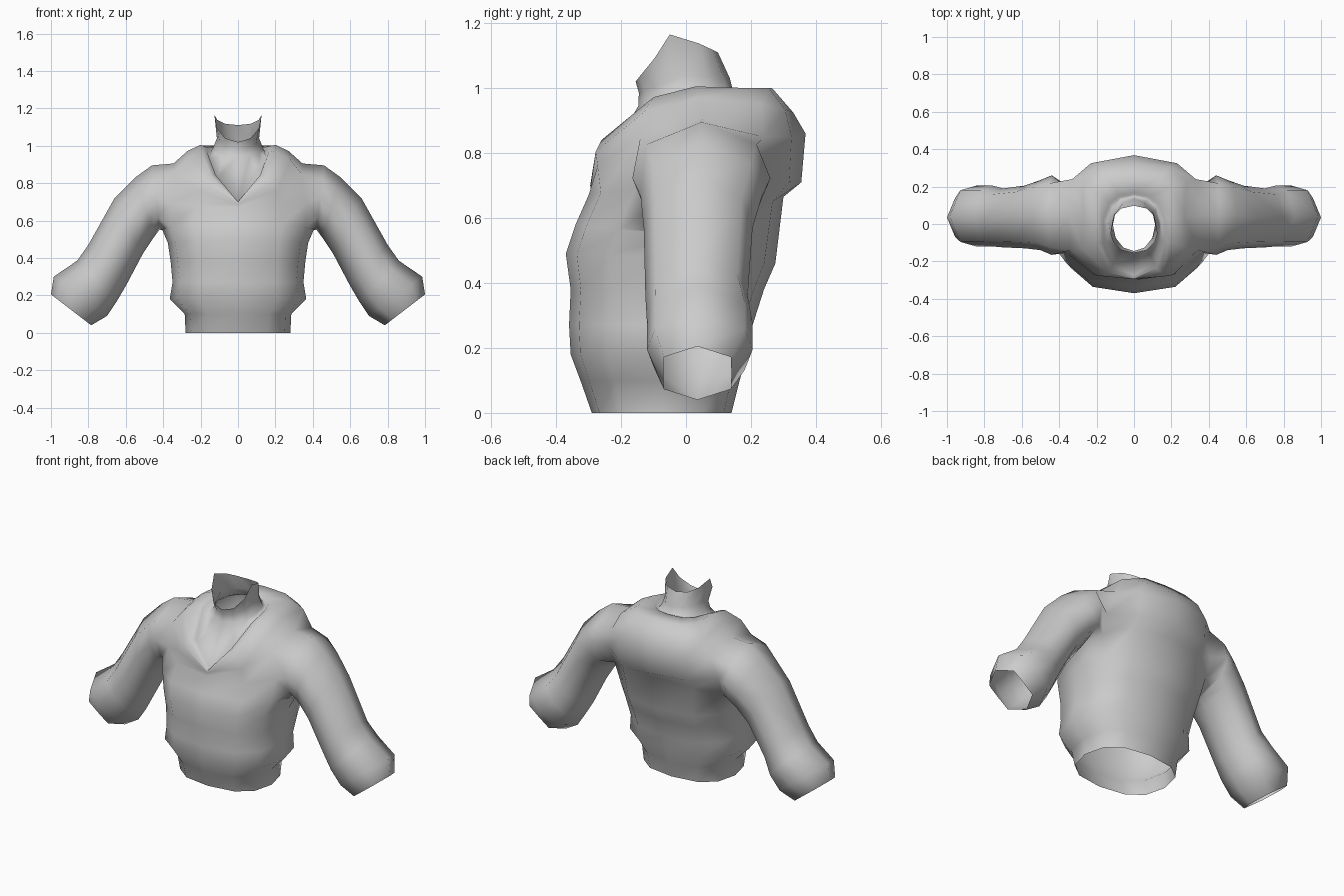
import bpy, bmesh, math

if "Cube" in bpy.data.objects:
    bpy.data.objects.remove(bpy.data.objects["Cube"])

cloth = bpy.data.materials.new("grey_cloth")
cloth.diffuse_color = (0.6, 0.6, 0.6, 1)
cloth.use_nodes = True
cloth.node_tree.nodes["Principled BSDF"].inputs["Base Color"].default_value = cloth.diffuse_color
N = 12  # columns around the torso


def finish(bm, name):
    bmesh.ops.remove_doubles(bm, verts=bm.verts, dist=0.0005)
    bmesh.ops.recalc_face_normals(bm, faces=bm.faces)
    me = bpy.data.meshes.new(name)
    bm.to_mesh(me)
    bm.free()
    me.materials.append(cloth)
    for p in me.polygons:
        p.use_smooth = True
    ob = bpy.data.objects.new(name, me)
    bpy.context.collection.objects.link(ob)
    return ob


def spow(v, e):
    return math.copysign(abs(v) ** e, v)


def torso_ring(bm, half_w, y_front, y_back, z_front, z_side, z_back, e):
    ring = []
    for i in range(N):
        a = 2 * math.pi * i / N
        s, c = math.sin(a), math.cos(a)
        z_end = z_front if c > 0 else z_back
        ring.append(bm.verts.new((half_w * spow(s, e),
                                  (y_front + y_back) / 2 - (y_back - y_front) / 2 * spow(c, e),
                                  z_side + (z_end - z_side) * abs(c))))
    return ring


def mirrored_ring(bm, half):
    # seven points from front centre to back centre, mirrored to a full ring
    pts = half + [(-x, y, z) for x, y, z in half[-2:0:-1]]
    return [bm.verts.new(p) for p in pts]


def arm_ring(bm, side, top, bottom, y_front, y_back, corner):
    # eight points: top, down the front, bottom, up the back
    mid, r = (y_front + y_back) / 2, (y_back - y_front) / 2
    pts = [(0, 0), (.2, -corner), (.5, -1), (.8, -corner),
           (1, 0), (.8, corner), (.5, 1), (.2, corner)]
    return [bm.verts.new((side * (top[0] + (bottom[0] - top[0]) * t), mid + r * k,
                          top[1] + (bottom[1] - top[1]) * t)) for t, k in pts]


def bridge(bm, a, b, skip=()):
    n = len(a)
    for i in range(n):
        if i not in skip:
            bm.faces.new((a[i], a[(i + 1) % n], b[(i + 1) % n], b[i]))


bm = bmesh.new()
# Torso: half width, front y, back y, front z, side z, back z, roundness
body = [
    (.28, -.29, .14, 0, 0, 0, .8),
    (.285, -.325, .165, .1, .1, .1, .8),
    (.365, -.355, .19, .18, .18, .18, .8),
    (.35, -.36, .205, .27, .27, .27, .8),
    (.36, -.355, .24, .38, .38, .38, .77),
    (.375, -.37, .275, .49, .48, .46, .77),
    (.405, -.34, .30, .58, .55, .665, .77),
    (.41, -.30, .355, .67, .72, .71, .85),
]
# Hood lying round the neck: seam, roll, ridge, inner edge, tucked edge
hood = [
    [(0, -.292, .69), (.21, -.272, .76), (.34, -.14, .85), (.345, .05, .905),
     (.33, .24, .85), (.23, .325, .85), (0, .368, .86)],
    [(0, -.294, .695), (.18, -.278, .805), (.28, -.13, .925), (.27, .04, .972),
     (.28, .23, .95), (.19, .305, .935), (0, .33, .925)],
    [(0, -.295, .70), (.145, -.26, .84), (.195, -.10, .972), (.20, .03, 1.005),
     (.20, .19, 1.0), (.14, .255, 1.0), (0, .265, 1.0)],
    [(0, -.29, .70), (.12, -.235, .845), (.165, -.10, .965), (.165, .02, .99),
     (.13, .11, .99), (.08, .15, .993), (0, .165, .995)],
    [(0, -.275, .70), (.112, -.215, .825), (.15, -.09, .94), (.145, .02, .97),
     (.12, .10, .975), (.075, .14, .98), (0, .155, .985)],
]
# Neck collar
neck = [
    (.135, -.147, .145, .945, .985, .99, 1),
    (.113, -.145, .135, .985, 1.04, 1.03, 1),
    (.126, -.155, .098, 1.02, 1.165, 1.11, .9),
]
rings = [torso_ring(bm, *r) for r in body]
rings += [mirrored_ring(bm, h) for h in hood]
rings += [torso_ring(bm, *r) for r in neck]
for k in (3, 9):
    rings[-1][k].co.y = -.05
LOW, TOP = 6, 8  # rows bounding the armholes
for j in range(len(rings) - 1):
    bridge(bm, rings[j], rings[j + 1], (2, 3, 8, 9) if LOW <= j < TOP else ())

# Sleeves: upper point, lower point, front y, back y, corner fullness
sleeve = [
    ((.46, .895), (.42, .55), -.165, .26, .8),
    ((.55, .83), (.45, .51), -.14, .235, .8),
    ((.66, .72), (.51, .42), -.13, .205, .8),
    ((.80, .47), (.60, .25), -.125, .19, .8),
    ((.86, .385), (.65, .165), -.12, .205, .85),
    ((.985, .30), (.70, .09), -.12, .205, .85),
    ((1.0, .205), (.785, .04), -.07, .14, .98),
]
for side in (1, -1):
    m, f, b = (3, 2, 4) if side > 0 else (9, 10, 8)
    lo, mi, hi = rings[LOW], rings[LOW + 1], rings[TOP]
    prev = [hi[m], hi[f], mi[f], lo[f], lo[m], lo[b], mi[b], hi[b]]
    for spec in sleeve:
        cur = arm_ring(bm, side, *spec)
        bridge(bm, prev, cur)
        prev = cur
finish(bm, "hooded_sweatshirt")
